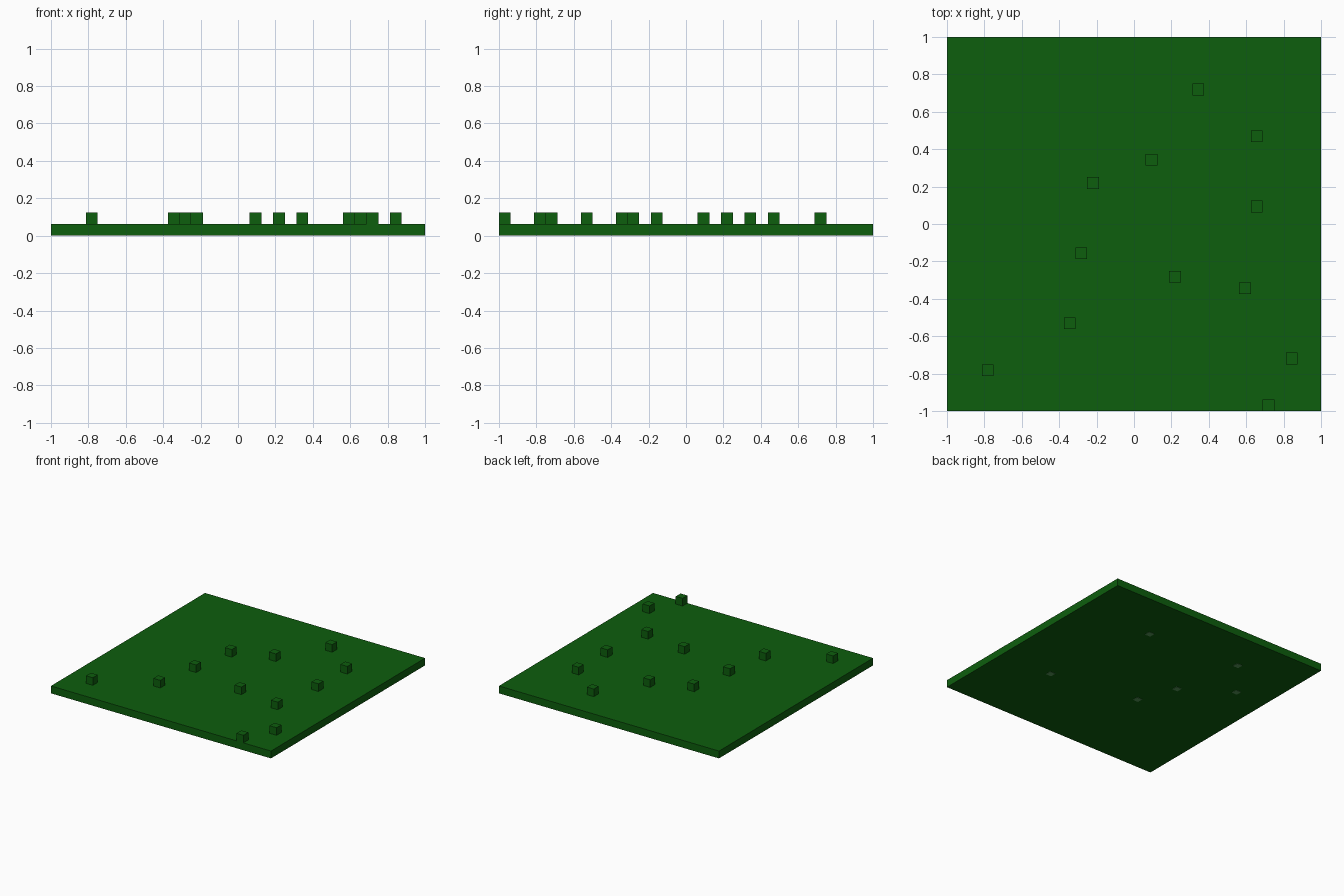
import bpy
import bmesh
from mathutils import Matrix

cube = bpy.data.objects.get("Cube")
if cube:
    bpy.data.objects.remove(cube, do_unlink=True)

CELL = 2 / 32   # the board is 32 cells wide
LIP = 0.002     # underside inlays stand this far below the board


def material(name, rgb):
    mat = bpy.data.materials.new(name)
    mat.use_nodes = True
    mat.diffuse_color = (*rgb, 1)
    shader = mat.node_tree.nodes["Principled BSDF"]
    shader.inputs["Base Color"].default_value = (*rgb, 1)
    shader.inputs["Roughness"].default_value = 0.9
    return mat


def box(name, centre, size, mat):
    mesh = bpy.data.meshes.new(name)
    bm = bmesh.new()
    bmesh.ops.create_cube(bm, size=1, matrix=Matrix.Diagonal((*size, 1)))
    bm.to_mesh(mesh)
    bm.free()
    mesh.materials.append(mat)
    obj = bpy.data.objects.new(name, mesh)
    obj.location = centre
    bpy.context.collection.objects.link(obj)
    return obj


def cell_centre(index):
    return -1 + (index + 0.5) * CELL


grass = material("grass green", (0.004, 0.112, 0.004))
pale = material("pale green", (0.09, 0.30, 0.10))

# Flat ground slab
box("ground", (0, 0, (CELL + LIP) / 2), (2, 2, CELL - LIP), grass)

# Single raised blocks scattered over the ground
BLOCKS = [(21, 27), (26, 23), (17, 21), (12, 19), (26, 17), (11, 13),
          (19, 11), (25, 10), (10, 7), (3, 3), (29, 4), (27, 0)]
for i, j in BLOCKS:
    box("raised_block", (cell_centre(i), cell_centre(j), CELL * 1.5),
        (CELL, CELL, CELL), grass)

# Small pale inlays on the underside
INLAYS = [(8, 26), (4, 21), (10, 17), (21, 25), (12, 12), (24, 10)]
for i, j in INLAYS:
    box("underside_inlay", (cell_centre(i), cell_centre(j), LIP),
        (CELL * 0.8, CELL * 0.8, LIP * 2), pale)
